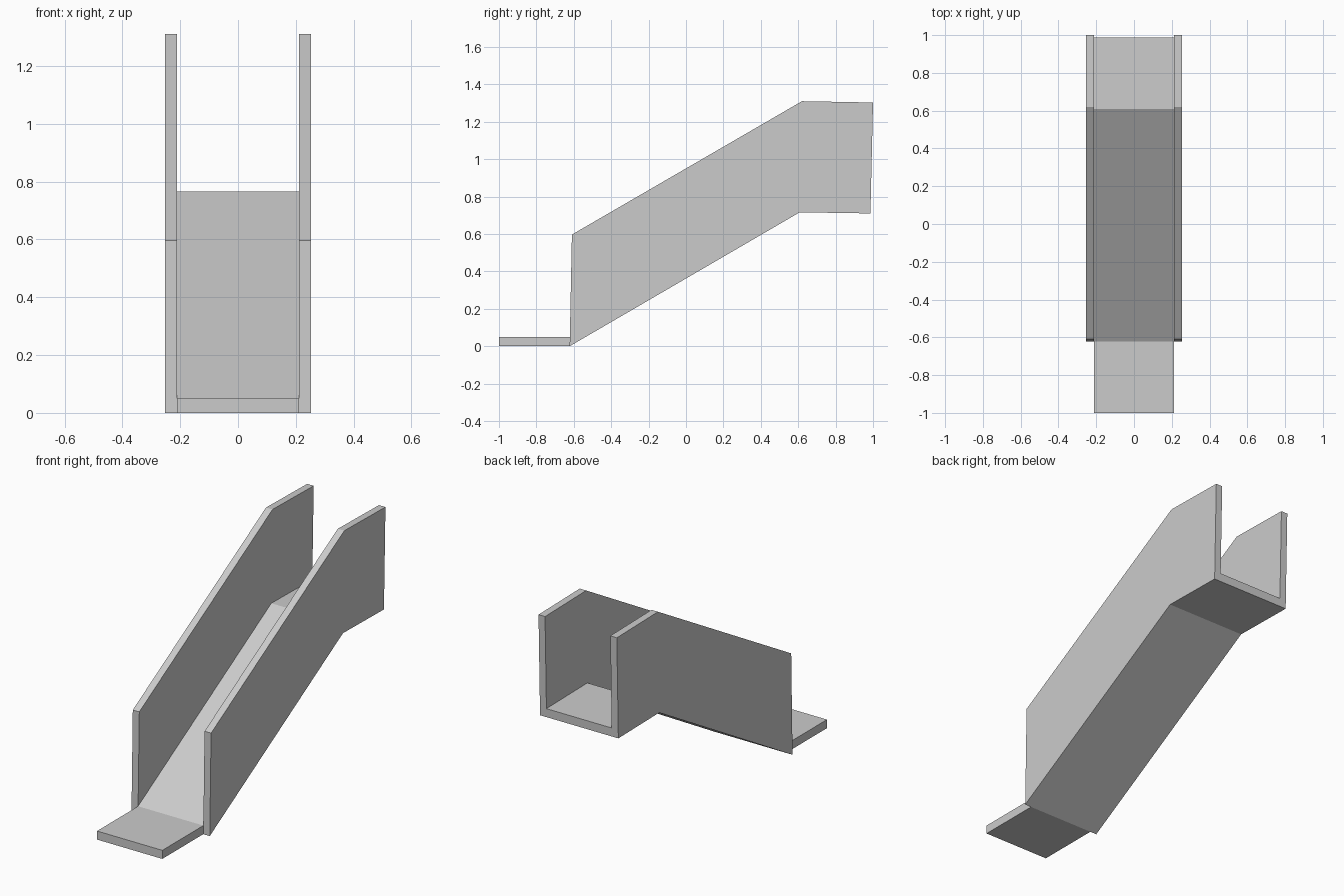
import bpy, bmesh
from mathutils import Vector

if "Cube" in bpy.data.objects:
    bpy.data.objects.remove(bpy.data.objects["Cube"])

OUTER, INNER, FLOOR = 0.253, 0.211, 0.05

# Stations along the slide: bottom (y, z) and rail top (y, z)
STATIONS = [((-0.622, 0.0), (-0.61, 0.597)),
            ((0.608, 0.716), (0.62, 1.31)),
            ((0.986, 0.71), (1.0, 1.303))]

bm = bmesh.new()


def u_section(bottom, top):
    """Ring of a U-shaped cross-section: floor between two side walls."""
    b, t = Vector(bottom), Vector(top)
    f = b + (t - b) * (FLOOR / (t.y - b.y))
    ring = [(-OUTER, b), (-INNER, b), (INNER, b), (OUTER, b), (OUTER, t),
            (INNER, t), (INNER, f), (-INNER, f), (-INNER, t), (-OUTER, t)]
    return [bm.verts.new((x, p.x, p.y)) for x, p in ring]


def bridge(a, b):
    for i in range(len(a)):
        j = (i + 1) % len(a)
        bm.faces.new((a[i], a[j], b[j], b[i]))


# Chute: ramp and upper platform with side walls
rings = [u_section(*s) for s in STATIONS]
for a, b in zip(rings, rings[1:]):
    bridge(a, b)
bm.faces.new(rings[-1])

# Front ends of the side walls
front = rings[0]
bm.faces.new([front[i] for i in (0, 1, 7, 8, 9)])
bm.faces.new([front[i] for i in (2, 3, 4, 5, 6)])

# Landing tongue continuing the floor forward
root = [front[i] for i in (1, 2, 6, 7)]
tip = [bm.verts.new((v.co.x, -1.0, v.co.z)) for v in root]
bridge(tip, root)
bm.faces.new(tip)

bmesh.ops.recalc_face_normals(bm, faces=bm.faces)
mesh = bpy.data.meshes.new("slide_chute")
bm.to_mesh(mesh)
bm.free()
bpy.context.collection.objects.link(bpy.data.objects.new("slide_chute", mesh))
